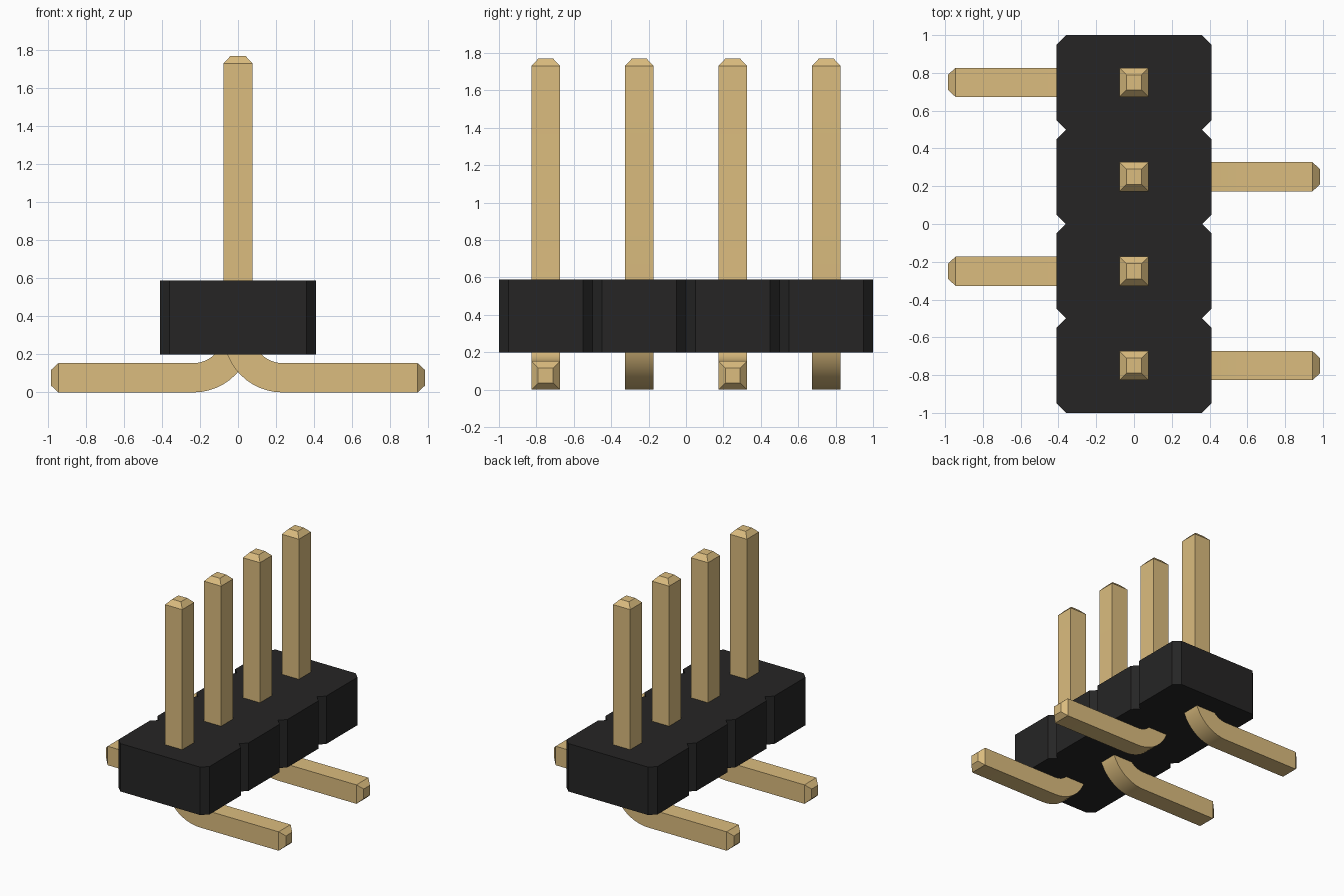
import bpy, bmesh, math
from mathutils import Vector

if "Cube" in bpy.data.objects:
    bpy.data.objects.remove(bpy.data.objects["Cube"], do_unlink=True)

PITCH, COUNT = 0.5, 4
HALF = 0.077          # half thickness of a pin
TIP = 0.04            # half thickness at a pin tip
FOOT_X, TOP_Z = 0.985, 1.77
BEND = 0.235          # centreline bend radius


def material(name, colour):
    mat = bpy.data.materials.new(name)
    mat.use_nodes = True
    mat.diffuse_color = (*colour, 1)
    mat.node_tree.nodes["Principled BSDF"].inputs["Base Color"].default_value = (*colour, 1)
    return mat


def finish(bm, name, mat):
    bmesh.ops.recalc_face_normals(bm, faces=bm.faces)
    mesh = bpy.data.meshes.new(name)
    bm.to_mesh(mesh)
    bm.free()
    mesh.materials.append(mat)
    obj = bpy.data.objects.new(name, mesh)
    bpy.context.collection.objects.link(obj)
    return obj


gold = material("gold", (0.708, 0.504, 0.21))
black = material("black plastic", (0.019, 0.0185, 0.0185))


# Housing: one outline with chamfered corners and notches, extruded upward
def housing():
    half_x, chamfer, low, high = 0.41, 0.05, 0.2, 0.59
    side = []
    for i in range(COUNT):
        start = -1 + i * PITCH
        side += [(half_x - chamfer, start), (half_x, start + chamfer),
                 (half_x, start + PITCH - chamfer)]
    side.append((half_x - chamfer, 1))
    outline = side + [(-x, y) for x, y in reversed(side)]
    bm = bmesh.new()
    face = bm.faces.new([bm.verts.new((x, y, low)) for x, y in outline])
    new = bmesh.ops.extrude_face_region(bm, geom=[face])["geom"]
    bmesh.ops.translate(bm, vec=(0, 0, high - low),
                        verts=[v for v in new if isinstance(v, bmesh.types.BMVert)])
    finish(bm, "housing", black)


# Pin: square section swept down the post, round the bend and along the foot
def pin(name, y, side):
    mid = BEND + HALF
    stations = [(0, TOP_Z, 0, TIP), (0, TOP_Z - 0.04, 0, HALF)]
    steps = 12
    for i in range(steps + 1):
        a = math.pi / 2 * i / steps
        stations.append((BEND * (1 - math.cos(a)), mid - BEND * math.sin(a), a, HALF))
    stations += [(FOOT_X - 0.04, HALF, math.pi / 2, HALF),
                 (FOOT_X, HALF, math.pi / 2, TIP)]
    bm = bmesh.new()
    rings = []
    for x, z, a, h in stations:
        across = Vector((math.cos(a), 0, math.sin(a))) * h
        depth = Vector((0, h, 0))
        ring = []
        for s, t in ((-1, -1), (1, -1), (1, 1), (-1, 1)):
            p = Vector((x, y, z)) + across * s + depth * t
            ring.append(bm.verts.new((p.x * side, p.y, p.z)))
        rings.append(ring)
    for r, q in zip(rings, rings[1:]):
        for k in range(4):
            n = (k + 1) % 4
            bm.faces.new((r[k], r[n], q[n], q[k]))
    bm.faces.new(rings[0])
    bm.faces.new(rings[-1])
    obj = finish(bm, name, gold)
    bpy.ops.object.select_all(action="DESELECT")
    obj.select_set(True)
    bpy.context.view_layer.objects.active = obj
    bpy.ops.object.shade_smooth_by_angle(angle=math.radians(25))


housing()
for i in range(COUNT):
    pin(f"pin_{i + 1}", -0.75 + i * PITCH, 1 if i % 2 == 0 else -1)
